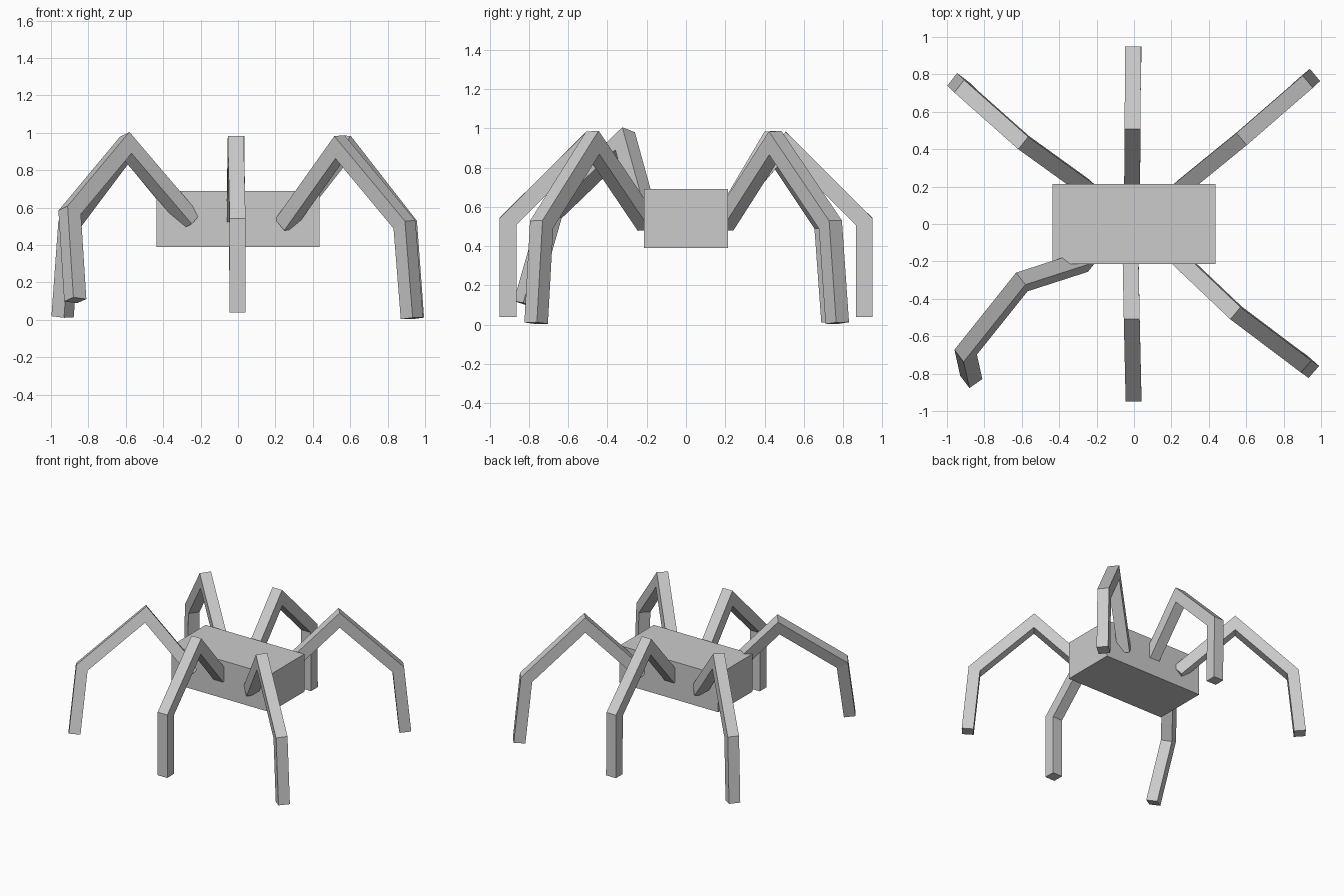
import bpy
import bmesh
from mathutils import Vector

if "Cube" in bpy.data.objects:
    bpy.data.objects.remove(bpy.data.objects["Cube"])

W = 0.085  # leg thickness


def make_object(name, bm):
    bmesh.ops.recalc_face_normals(bm, faces=bm.faces)
    mesh = bpy.data.meshes.new(name)
    bm.to_mesh(mesh)
    bm.free()
    ob = bpy.data.objects.new(name, mesh)
    bpy.context.collection.objects.link(ob)
    return ob


def leg(name, hip, knee, ankle, foot):
    """Square bar swept through four joints with mitred corners."""
    pts = [Vector(p) for p in (hip, knee, ankle, foot)]
    dirs = [(b - a).normalized() for a, b in zip(pts, pts[1:])]
    side = dirs[0].cross(dirs[1]).normalized()
    up = side.cross(dirs[0]).normalized()
    h = W / 2
    ring = [pts[0] + side * a * h + up * b * h
            for a, b in ((-1, -1), (1, -1), (1, 1), (-1, 1))]
    bm = bmesh.new()
    loops = [[bm.verts.new(c) for c in ring]]
    for i, d in enumerate(dirs):
        # slide the corners along the segment onto the next joint plane
        n = d + dirs[i + 1] if i < 2 else d
        ring = [c + d * ((pts[i + 1] - c).dot(n) / d.dot(n)) for c in ring]
        loops.append([bm.verts.new(c) for c in ring])
    for a, b in zip(loops, loops[1:]):
        for k in range(4):
            j = (k + 1) % 4
            bm.faces.new((a[k], a[j], b[j], b[k]))
    bm.faces.new(loops[0][::-1])
    bm.faces.new(loops[-1])
    return make_object(name, bm)


# Body box
bm = bmesh.new()
bmesh.ops.create_cube(bm, size=1)
for v in bm.verts:
    v.co = Vector((v.co.x * 0.87, v.co.y * 0.43, v.co.z * 0.30 + 0.54))
make_object("body", bm)

# Legs: hip, knee, ankle, foot
leg("front_middle_leg", (-0.018, -0.19, 0.55), (-0.012, -0.51, 0.92),
    (-0.003, -0.907, 0.525), (-0.003, -0.907, 0.04))
leg("back_middle_leg", (-0.01, 0.19, 0.55), (-0.008, 0.51, 0.92),
    (-0.005, 0.907, 0.525), (-0.003, 0.907, 0.04))
leg("front_right_leg", (0.25, -0.195, 0.51), (0.545, -0.475, 0.925),
    (0.89, -0.735, 0.51), (0.93, -0.763, 0.008))
leg("back_right_leg", (0.25, 0.19, 0.51), (0.575, 0.455, 0.925),
    (0.898, 0.735, 0.51), (0.935, 0.77, 0.008))
leg("back_left_leg", (-0.25, 0.19, 0.51), (-0.59, 0.435, 0.925),
    (-0.902, 0.712, 0.51), (-0.938, 0.748, 0.016))
# Raised, stepping leg
leg("front_left_leg", (-0.25, -0.197, 0.525), (-0.60, -0.31, 0.935),
    (-0.90, -0.685, 0.575), (-0.87, -0.82, 0.105))
